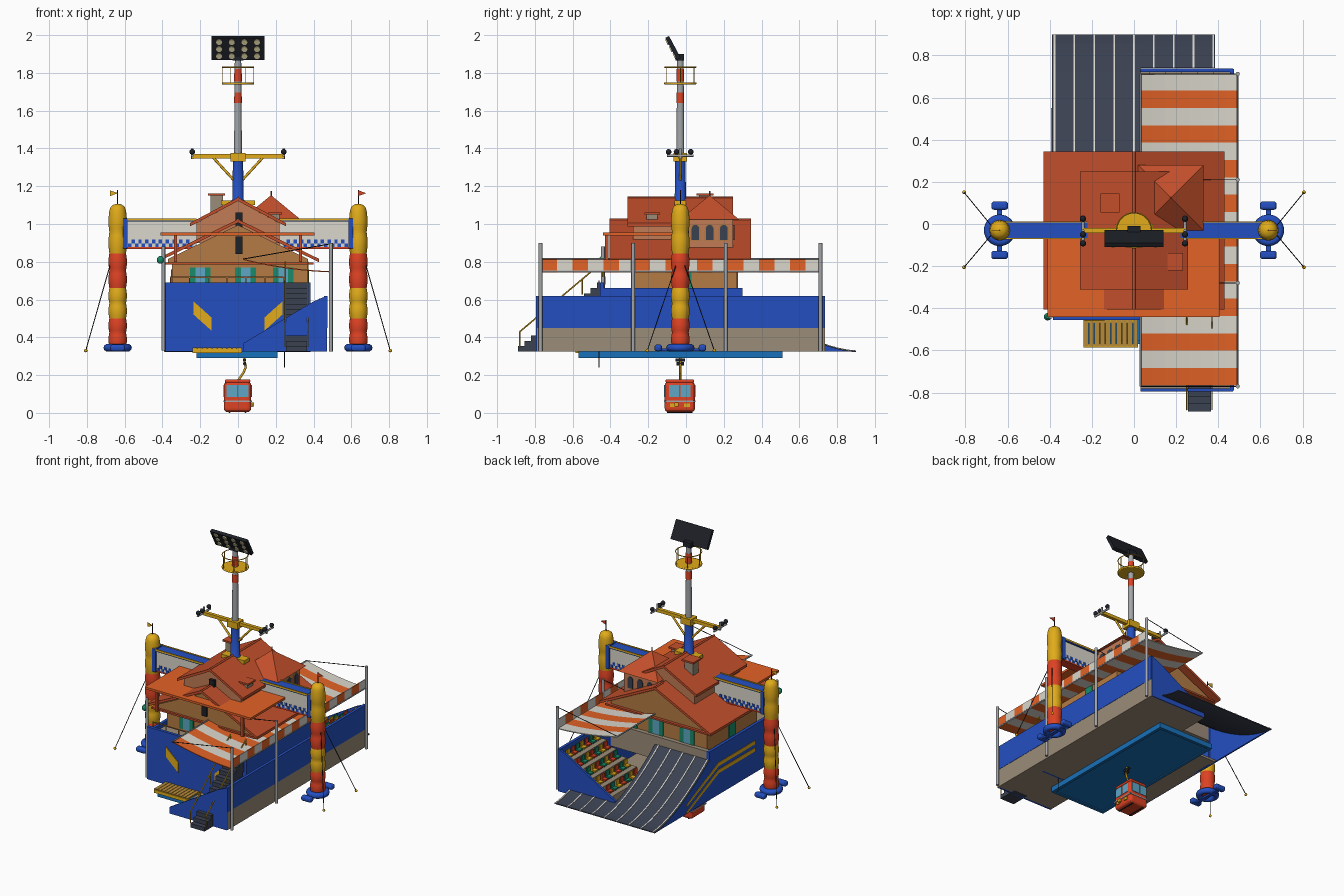
import bpy, bmesh, math
from mathutils import Vector, Matrix

if "Cube" in bpy.data.objects:
    bpy.data.objects.remove(bpy.data.objects["Cube"])

HEX = dict(blue='2850C0', yellow='E0AA20', red='DD4428', roof='C2502F', orange='E2622A', tan='B27A45',
           stone='9A8B78', slate='3D4352', white='DAD6CC', dark='23262C', glass='5FA5C4', grey='A2A5A8',
           green='1F8A6A', under='1F70B8', wood='B58A3C', pink='C07A55', lamp='D8CFA0')
MATS = {}

def mat(c):
    if c not in MATS:
        rgb = [(int(HEX[c][i:i + 2], 16) / 255) ** 2.2 for i in (0, 2, 4)]
        MATS[c] = bpy.data.materials.new(c)
        MATS[c].diffuse_color = (*rgb, 1)
    return MATS[c]

def finish(name, bm, c, smooth=False):
    bmesh.ops.recalc_face_normals(bm, faces=bm.faces)
    me = bpy.data.meshes.new(name)
    for f in bm.faces:
        f.smooth = smooth and len(f.verts) == 4
    bm.to_mesh(me)
    bm.free()
    me.materials.append(mat(c))
    ob = bpy.data.objects.new(name, me)
    bpy.context.collection.objects.link(ob)
    return ob

def boxes(name, items, c):
    bm = bmesh.new()
    for x0, x1, y0, y1, z0, z1 in items:
        m = Matrix.Translation(((x0 + x1) / 2, (y0 + y1) / 2, (z0 + z1) / 2)) @ Matrix.Diagonal((x1 - x0, y1 - y0, z1 - z0, 1))
        bmesh.ops.create_cube(bm, size=1, matrix=m)
    return finish(name, bm, c)

def box(name, x0, x1, y0, y1, z0, z1, c):
    return boxes(name, [(x0, x1, y0, y1, z0, z1)], c)

def rods(name, pairs, r, c, seg=10):
    bm = bmesh.new()
    for p, q in pairs:
        p, q = Vector(p), Vector(q)
        m = Matrix.Translation((p + q) / 2) @ (q - p).to_track_quat('Z', 'Y').to_matrix().to_4x4()
        bmesh.ops.create_cone(bm, cap_ends=True, segments=seg, radius1=r, radius2=r, depth=(q - p).length, matrix=m)
    return finish(name, bm, c, True)

def balls(name, pts, r, c):
    bm = bmesh.new()
    for p in pts:
        bmesh.ops.create_uvsphere(bm, u_segments=12, v_segments=8, radius=r, matrix=Matrix.Translation(p))
    return finish(name, bm, c, True)

def prism(name, prof, axis, a, b, c):
    f = {'x': lambda p, t: (t, p[0], p[1]), 'y': lambda p, t: (p[0], t, p[1]), 'z': lambda p, t: (p[0], p[1], t)}[axis]
    bm = bmesh.new()
    face = bm.faces.new([bm.verts.new(f(p, a)) for p in prof])
    ext = bmesh.ops.extrude_face_region(bm, geom=[face])['geom']
    d = Vector(f((0, 0), b)) - Vector(f((0, 0), a))
    bmesh.ops.translate(bm, vec=d, verts=[v for v in ext if isinstance(v, bmesh.types.BMVert)])
    return finish(name, bm, c)

def lathe(name, prof, x, y, c, seg=24):
    bm = bmesh.new()
    rings = [[bm.verts.new((x + r * math.cos(k * math.tau / seg), y + r * math.sin(k * math.tau / seg), z))
              for k in range(seg)] for r, z in prof]
    for A, B in zip(rings, rings[1:]):
        for k in range(seg):
            bm.faces.new((A[k], A[k - 1], B[k - 1], B[k]))
    bm.faces.new(rings[0])
    bm.faces.new(rings[-1])
    return finish(name, bm, c, True)

def torus(name, x, y, z, R, r, c):
    bpy.ops.mesh.primitive_torus_add(location=(x, y, z), major_radius=R, minor_radius=r, major_segments=32, minor_segments=10)
    ob = bpy.context.object
    ob.name = name
    ob.data.materials.append(mat(c))
    bpy.ops.object.shade_smooth()
    return ob

def gable_roof(name, w, eave, apex, y0, y1, c, t=.018):
    return prism(name, [(-w, eave), (0, apex), (w, eave), (w, eave - t), (0, apex - t), (-w, eave - t)], 'y', y0, y1, c)

# under slab and building base
box('under_slab', -.22, .21, -.57, .51, .297, .312, 'under')
boxes('under_slab_rim', [(-.22, .21, -.57, -.55, .29, .325), (-.22, .21, .49, .51, .29, .325),
                         (-.22, -.2, -.55, .49, .29, .325), (.19, .21, -.55, .49, .29, .325)], 'under')
boxes('base_floor', [(-.385, .385, -.45, .35, .325, .34), (.03, .47, -.78, .73, .325, .34)], 'stone')
boxes('base_wall', [(-.385, .385, -.455, -.435, .325, .69), (-.39, -.37, -.44, .3, .325, .66),
                    (.37, .385, -.44, .3, .34, .66)], 'blue')
box('terrace_floor', -.37, .37, -.435, .29, .61, .63, 'stone')
box('rear_sill', -.385, .385, .27, .3, .5, .66, 'stone')
for s in (-1, 1):
    prism('front_chevron', [(s * .235, .59), (s * .235, .52), (s * .14, .435), (s * .14, .505)], 'y', -.459, -.454, 'yellow')
boxes('front_deck', [(-.24 + i * .0262, -.217 + i * .0262, -.58, -.455, .335, .345) for i in range(10)], 'wood')
boxes('front_deck_frame', [(-.24, .02, -.585, -.57, .318, .34), (-.24, .02, -.47, -.455, .318, .34)], 'yellow')

# curved rear ramp, its stripes and its side panel
def rz(y):
    return .328 + .29 * ((.9 - y) / .62) ** 1.6
def ramp_piece(name, x0, x1, y0, c, lift=0, n=14):
    ys = [y0 + (.9 - y0) * i / n for i in range(n + 1)]
    prism(name, [(y, rz(y) + lift) for y in ys] + [(y, rz(y) + lift - .006) for y in reversed(ys)], 'x', x0, x1, c)
ramp_piece('ramp', -.39, .03, .28, 'slate')
ramp_piece('ramp_foot', .03, .385, .74, 'slate')
for i in range(9):
    x = -.377 + i * .0942
    ramp_piece('ramp_stripe', x - .004, x + .004, .28 if x < .03 else .74, 'white', .003)
ys = [.28 + .62 * i / 12 for i in range(13)]
prism('ramp_side', [(.28, .325)] + [(y, rz(y) - .004) for y in ys], 'x', -.39, -.38, 'blue')
for d in (.05, .1):
    prism('side_stripe', [(-.2, .6 - d), (.2, .6 - d), (.55, .44 - d), (.55, .425 - d), (.2, .575 - d), (-.2, .575 - d)], 'x', -.393, -.388, 'yellow')

# grandstand with seats
box('stand_back_lower', .455, .472, -.79, .735, .325, .45, 'stone')
box('stand_back_upper', .455, .474, -.79, .735, .45, .62, 'blue')
for y in (-.795, .722):
    prism('stand_end', [(.03, .325), (.03, .37), (.4, .59), (.47, .62), (.47, .325)], 'y', y, y + .015, 'blue')
boxes('stand_steps', [(.07 + i * .077, .457, .33, .722, .34, .385 + i * .042) for i in range(5)], 'stone')
for k, c in enumerate(('red', 'yellow', 'green')):
    seats = []
    for i in range(5):
        for j in range(7):
            if (i + j) % 3 == k:
                x, y, z = .095 + i * .077, .36 + j * .05, .387 + i * .042
                seats += [(x, x + .032, y, y + .034, z + .008, z + .018), (x + .027, x + .035, y, y + .034, z + .01, z + .05),
                          (x + .01, x + .022, y + .012, y + .022, z - .004, z + .01)]
    boxes('seats_' + c, seats, c)

# front stairs and rails
N = 13
boxes('front_stairs', [(.255, .365, -.89 + i * .035, -.855 + i * .035, .325 + max(0, i - 3) * .028, .353 + i * .028) for i in range(N)], 'slate')
rods('stair_rail', [((x, -.88, .43), (x, -.44, .8)) for x in (.25, .37)] +
     [((x, -.88 + k * .11, .35 + k * .0925), (x, -.88 + k * .11, .43 + k * .0925)) for x in (.25, .37) for k in range(5)], .004, 'yellow', 6)
rods('hanging_rod', [((.245, -.46, .24), (.245, -.46, .7))], .003, 'dark', 6)

# striped awning with slight sag
def az(x):
    u = (x - .03) / .46
    return .815 - .065 * u - .05 * u * (1 - u)
xs = [.03 + .46 * i / 8 for i in range(9)]
for i in range(18):
    y = -.765 + i * .0822
    prism('awning_stripe', [(x, az(x)) for x in xs] + [(x, az(x) - .006) for x in reversed(xs)], 'y', y, y + .0822,
          'white' if i % 2 else 'orange')
    box('awning_valance', .486, .492, y, y + .0822, .75, .812, 'white' if i % 2 else 'orange')
PY = (-.77, -.28, .21, .712)
rods('awning_post', [((.492, y, .325), (.492, y, .9)) for y in PY] + [((-.395, -.44, .33), (-.395, -.44, .88))], .01, 'grey', 12)
rods('awning_edge', [((x, -.77, az(x)), (x, .715, az(x))) for x in (.03, .49)], .005, 'grey', 8)
rods('awning_cable', [((.49, y, .895), (.03, y, .815)) for y in PY], .0025, 'dark', 6)
lathe('post_lamp', [(.008, .79), (.018, .8), (.018, .82), (.008, .83)], -.41, -.44, 'green', 12)

# house walls, doors and shutters
box('house_wall', -.35, .37, -.28, .27, .62, .81, 'tan')
prism('house_gable', [(-.37, .795), (.37, .795), (.37, .815), (0, .995), (-.37, .815)], 'y', -.37, .3, 'tan')
box('eave_trim', -.4, .4, -.385, .32, .785, .797, 'roof')
for y0, y1 in ((-.286, -.28), (.27, .276)):
    boxes('shutters', [(x - .055, x - .025, y0, y1, .65, .77) for x in (-.2, .04, .24)] + [(x + .025, x + .055, y0, y1, .65, .77) for x in (-.2, .04, .24)], 'green')
    boxes('windows', [(x - .025, x + .025, y0, y1, .65, .77) for x in (-.2, .04, .24)], 'glass')
boxes('side_door', [(.37, .376, -.04, .03, .63, .76), (-.356, -.35, -.04, .03, .63, .76)], 'green')
boxes('terrace_rail', [(-.36, .24, -.43, -.425, .715, .722)] + [(x * .1 - .36, x * .1 - .355, -.43, -.425, .68, .72) for x in range(7)], 'tan')

# roofs
gable_roof('main_roof', .43, .815, 1.025, -.405, .345, 'roof')
boxes('flat_roof', [(-.41, .405, -.44, -.06, .94, .955)], 'orange')
gable_roof('upper_roof', .255, 1.005, 1.14, -.31, .25, 'roof')
prism('upper_gable', [(-.22, .9), (.22, .9), (.22, 1.005), (0, 1.122), (-.22, 1.005)], 'y', -.28, .22, 'pink')
rods('roof_ridge', [((0, -.31, 1.138), (0, .25, 1.138)), ((0, .25, 1.022), (0, .345, 1.022)), ((0, -.405, 1.022), (0, -.31, 1.022))], .007, 'roof', 8)
boxes('gable_vent', [(-.013, .025, -.385, -.37, .84, .935), (-.013, .025, -.3, -.28, .98, 1.06)], 'dark')
boxes('flat_roof_bracket', [(x - .008, x + .008, -.43, -.41, .8, .94) for x in (-.33, .33)], 'roof')

# corner tower with arched windows
box('tower_wall', .05, .305, 0, .25, .86, 1.03, 'pink')
bm = bmesh.new()
bmesh.ops.create_cone(bm, cap_ends=True, segments=4, radius1=.155 * 2 ** .5, radius2=.004, depth=.125,
                      matrix=Matrix.Translation((.175, .125, 1.0875)) @ Matrix.Rotation(math.pi / 4, 4, 'Z'))
finish('tower_roof', bm, 'roof')
rods('tower_finial', [((.175, .125, 1.14), (.175, .125, 1.175))], .004, 'roof', 8)
def arch(cx, w, z0, z1):
    return [(cx - w, z0), (cx + w, z0)] + [(cx + w * math.cos(k * math.pi / 8), z1 + w * math.sin(k * math.pi / 8)) for k in range(9)]
for k in (.05, .125, .2):
    prism('tower_window_frame', arch(k, .027, .91, .975), 'x', .303, .309, 'tan')
    prism('tower_window', arch(k, .02, .916, .975), 'x', .305, .312, 'slate')
    prism('tower_rear_window', arch(k + .053, .02, .916, .975), 'y', .248, .256, 'slate')

# chimneys
box('chimney', -.145, -.08, .07, .13, 1.0, 1.15, 'stone')
box('chimney_cap', -.158, -.068, .055, .145, 1.15, 1.162, 'roof')
box('small_chimney', .17, .22, -.21, -.15, .93, 1.05, 'stone')
box('small_chimney_cap', .158, .232, -.22, -.138, 1.05, 1.062, 'roof')

# cross banner: two mirrored halves with checkers
for s in (-1, 1):
    X = lambda a, b: (min(s * a, s * b), max(s * a, s * b))
    box('banner', *X(.22, .6), -.06, 0, .875, 1.015, 'white')
    box('banner_top', *X(.22, .61), -.07, .01, 1.012, 1.024, 'blue')
    boxes('banner_trim', [(*X(.22, .61), -.072, -.066, 1.018, 1.03), (*X(.22, .61), .006, .012, 1.018, 1.03)], 'yellow')
    box('banner_foot', *X(.22, .6), -.062, .002, .868, .877, 'red')
    boxes('banner_checker', [(*X(.24 + i * .018, .258 + i * .018), -.063, .003, .877 + (i % 2) * .02, .897 + (i % 2) * .02) for i in range(19)], 'blue')
    box('banner_bracket', *X(.585, .61), -.075, .015, .87, 1.03, 'blue')

    # inflated column, base ring and pads
    x = s * .637
    for z0, z1, c in ((.35, .5, 'red'), (.5, .66, 'yellow'), (.66, .845, 'red'), (.845, 1.07, 'yellow')):
        prof = [(.044 + .005 * abs(math.sin(2 * math.pi * k / 12)), z0 + (z1 - z0) * k / 12) for k in range(13)]
        if z1 > 1:
            prof += [(.038, 1.09), (.022, 1.103), (.004, 1.107)]
        lathe('column_band', prof, x, -.03, c)
    torus('column_base', x, -.03, .345, .055, .02, 'blue')
    for y in (-.147, .087):
        ob = box('column_pad', x - .04, x + .04, y - .02, y + .02, .326, .362, 'blue')
        ob.modifiers.new('bevel', 'BEVEL').width = .014
        ob.modifiers['bevel'].segments = 3
    box('pad_link', x - .012, x + .012, -.14, .08, .328, .34, 'blue')
    rods('flag_pole', [((x, -.03, 1.1), (x, -.03, 1.18))], .003, 'dark', 6)
    f = -.04 if s < 0 else 0
    prism('flag', [(x + f, 1.178), (x + f + .042, 1.163), (x + f, 1.148)], 'y', -.032, -.028, 'red' if s > 0 else 'yellow')
    ends = [(s * .806, y, .33) for y in (.15, -.205)]
    rods('guy_wire', [((s * .675, -.03 + d, .79), e) for e, d in zip(ends, (.02, -.02))], .0025, 'dark', 6)
    balls('guy_stake', ends, .009, 'yellow')

# light mast
M = -.03
lathe('mast_foot', [(.04, 1.05), (.04, 1.12), (.03, 1.13), (.027, 1.34)], 0, M, 'blue')
box('mast_plinth', -.09, .09, M - .03, M + .03, 1.1, 1.125, 'yellow')
lathe('mast_pole', [(.021, 1.34), (.017, 1.88)], 0, M, 'grey')
for a, b in ((1.64, 1.695), (1.755, 1.82)):
    lathe('mast_band', [(.0205, a), (.0195, b)], 0, M, 'red')
box('mast_collar', -.04, .04, M - .035, M + .035, 1.33, 1.375, 'yellow')
box('crossbar', -.245, .245, M - .012, M + .012, 1.348, 1.37, 'yellow')
rods('crossbar_brace', [((s * .13, M, 1.35), (s * .02, M, 1.23)) for s in (-1, 1)], .007, 'yellow', 8)
rods('lamp_bar', [((s * .242, M - .07, 1.362), (s * .242, M + .07, 1.362)) for s in (-1, 1)] +
     [((s * .242, M, 1.345), (s * .242, M, 1.4)) for s in (-1, 1)], .007, 'grey', 8)
balls('bar_lamp', [(s * .242, M + d, 1.382) for s in (-1, 1) for d in (-.062, -.02, .055)], .015, 'dark')
lathe('lookout_platform', [(.08, 1.738), (.086, 1.741), (.086, 1.748), (.08, 1.75)], 0, M, 'yellow', 32)
torus('lookout_rail', 0, M, 1.83, .083, .003, 'yellow')
rods('lookout_rail_post', [((.083 * math.cos(a), M + .083 * math.sin(a), 1.745), (.083 * math.cos(a), M + .083 * math.sin(a), 1.83))
                           for a in [k * math.tau / 6 for k in range(6)]], .0025, 'yellow', 6)

# tilted floodlight panel
T = Matrix.Translation((0, -.068, 1.933)) @ Matrix.Rotation(math.radians(28), 4, 'X')
panel = box('flood_panel', -.14, .14, -.012, .01, -.066, .066, 'dark')
lamps = rods('flood_lamp', [((-.1 + i * .067, -.018, -.042 + j * .042), (-.1 + i * .067, -.01, -.042 + j * .042))
                            for i in range(4) for j in range(3)], .016, 'lamp', 14)
panel.matrix_world = T
lamps.matrix_world = T
boxes('flood_bracket', [(-.03, .03, -.055, -.01, 1.865, 1.9)], 'dark')

# hanging cable car
def rounded(name, dims, c, w):
    ob = box(name, *dims, c)
    m = ob.modifiers.new('bevel', 'BEVEL')
    m.width, m.segments = w, 3
rounded('cabin_body', (-.075, .07, -.113, .048, .004, .165), 'red', .02)
rounded('cabin_roof', (-.07, .065, -.108, .043, .158, .178), 'red', .008)
box('cabin_bumper', -.078, .073, -.116, .051, .058, .066, 'grey')
for a, b in ((-.06, -.006), (.001, .055)):
    box('cabin_window', a, b, -.116, .051, .085, .148, 'glass')
    box('cabin_side_window', -.078, .073, a - .03, b - .03, .085, .148, 'glass')
boxes('cabin_light', [(.065, .076, y - .015, y + .015, .03, .05) for y in (-.07, .005)] + [(.07, .085, -.06, -.04, .035, .055)], 'yellow')
rods('cabin_skids', [((x, -.1, .005), (x, .035, .005)) for x in (-.045, .04)], .005, 'dark', 8)
arm = [(0, M, .17), (.03, M, .215), (.042, M, .245), (.035, M, .27), (.035, M, .3)]
rods('cabin_arm', list(zip(arm, arm[1:])), .006, 'yellow', 8)
rods('cabin_pulley', [((.035, M - .02, .26), (.035, M + .02, .26)), ((.035, M - .025, .28), (.035, M + .025, .28))], .009, 'dark', 12)

for m in bpy.data.materials:
    if m.users and not m.is_grease_pencil:
        m.use_nodes = True
        m.node_tree.nodes["Principled BSDF"].inputs["Base Color"].default_value = m.diffuse_color
